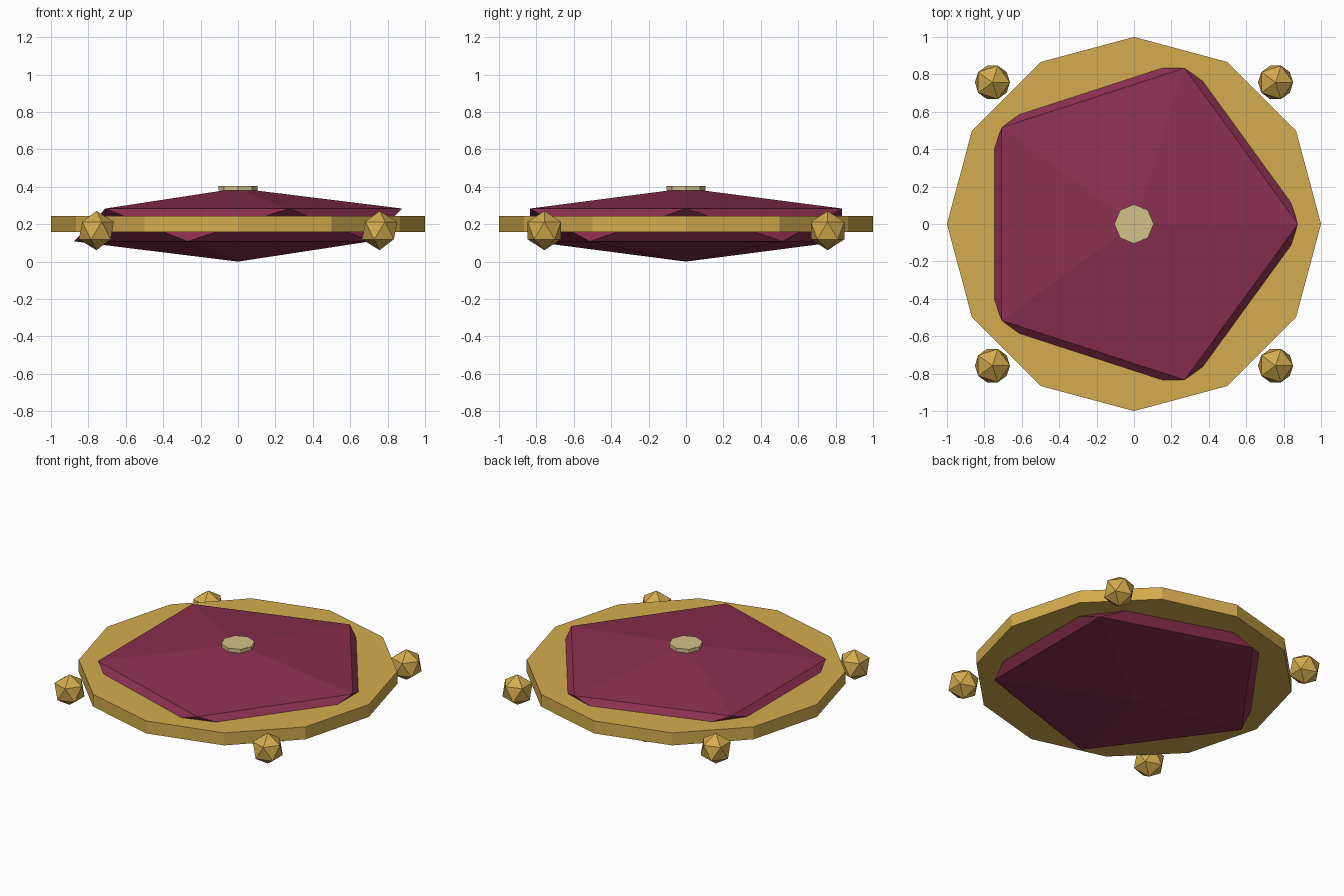
import bpy

if "Cube" in bpy.data.objects:
    bpy.data.objects.remove(bpy.data.objects["Cube"])


def material(name, srgb):
    lin = [((c / 255 + 0.055) / 1.055) ** 2.4 for c in srgb]
    mat = bpy.data.materials.new(name)
    mat.diffuse_color = (*lin, 1)
    mat.use_nodes = True
    mat.node_tree.nodes["Principled BSDF"].inputs["Base Color"].default_value = mat.diffuse_color
    return mat


gold = material("gold", (212, 172, 78))
wine = material("wine red", (139, 48, 80))
cream = material("pale cream", (212, 193, 138))


def finish(name, mat):
    obj = bpy.context.object
    obj.name = name
    obj.data.materials.append(mat)
    return obj


def disc(name, sides, radius, z_low, z_high, mat):
    bpy.ops.mesh.primitive_cylinder_add(
        vertices=sides, radius=radius, depth=z_high - z_low,
        location=(0, 0, (z_low + z_high) / 2))
    return finish(name, mat)


def icosahedron(name, radius, location, mat, squash=1):
    bpy.ops.mesh.primitive_ico_sphere_add(
        subdivisions=1, radius=radius, location=location)
    bpy.context.object.scale.z = squash
    return finish(name, mat)


# Flattened faceted cushion
icosahedron("cushion", 0.98, (0, 0, 0.196), wine, squash=0.2)

# Twelve-sided gold band around the cushion
disc("trim_band", 12, 1.0, 0.159, 0.245, gold)

# Small button on top
disc("button", 8, 0.105, 0.38, 0.405, cream)

# Corner tassel beads
for sx in (-1, 1):
    for sy in (-1, 1):
        side = ("front" if sy < 0 else "back") + ("_left" if sx < 0 else "_right")
        icosahedron("bead_" + side, 0.105, (sx * 0.757, sy * 0.757, 0.166), gold)
